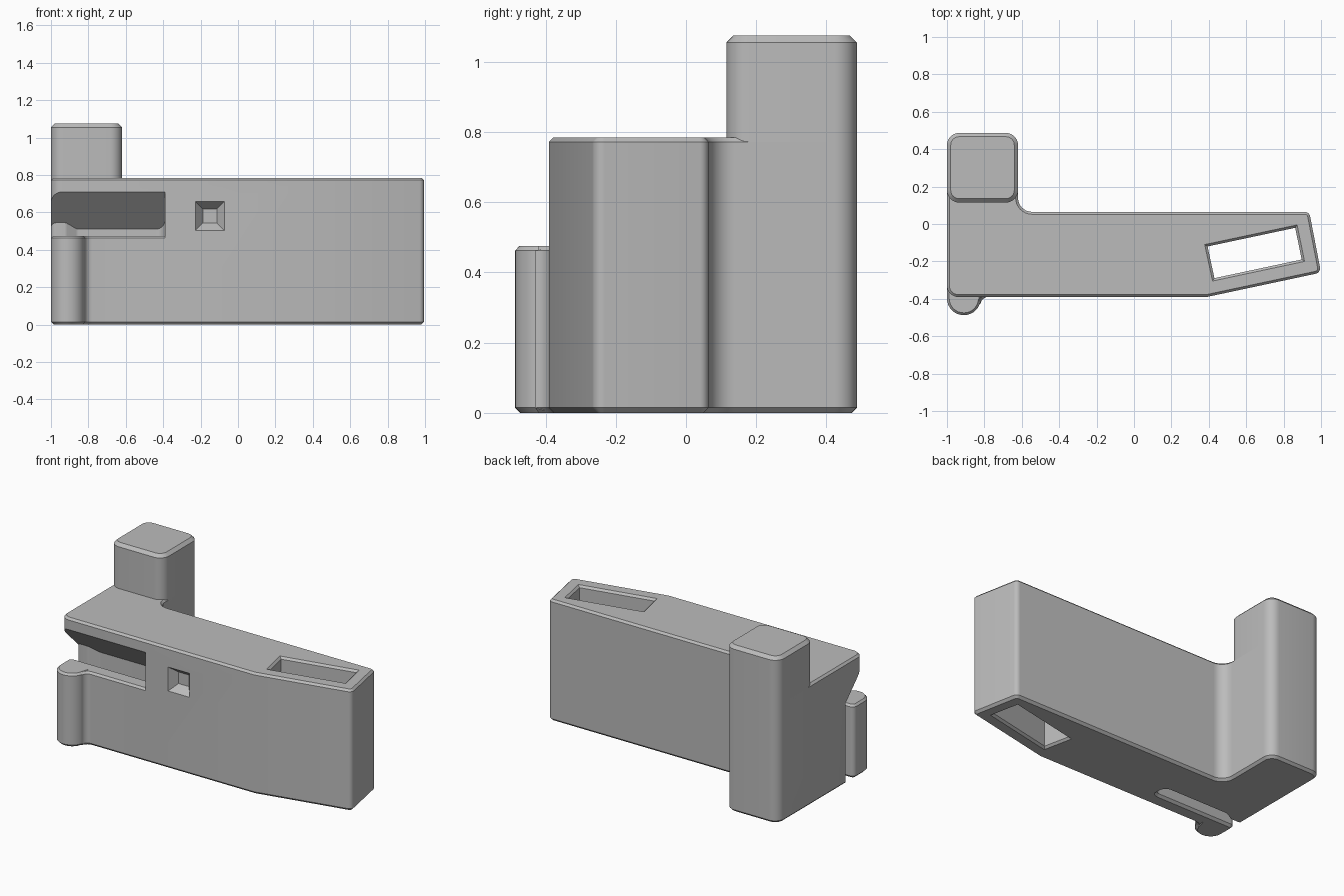
import bpy, bmesh, math
from mathutils import Vector, Matrix

if "Cube" in bpy.data.objects:
    bpy.data.objects.remove(bpy.data.objects["Cube"])

grey = bpy.data.materials.new("plain grey")
grey.diffuse_color = (0.5, 0.5, 0.5, 1)
grey.use_nodes = True
grey.node_tree.nodes["Principled BSDF"].inputs["Base Color"].default_value = grey.diffuse_color


def rounded(corners, steps=8):
    """Counter-clockwise outline from (x, y, radius) corners."""
    out = []
    for i, (x, y, r) in enumerate(corners):
        p = Vector((x, y))
        if r == 0:
            out.append(p)
            continue
        a = (Vector(corners[i - 1][:2]) - p).normalized()
        b = (Vector(corners[(i + 1) % len(corners)][:2]) - p).normalized()
        half = a.angle(b) / 2
        centre = p + (a + b).normalized() * (r / math.sin(half))
        start = p + a * (r / math.tan(half)) - centre
        end = p + b * (r / math.tan(half)) - centre
        sweep = start.angle_signed(end)
        for k in range(steps + 1):
            t = -sweep * k / steps
            out.append(centre + Matrix.Rotation(t, 2) @ start)
    return out


def inset(pts, d):
    """Move every side of the outline inward by d."""
    res = []
    for i, p in enumerate(pts):
        u = (p - pts[i - 1]).normalized()
        v = (pts[(i + 1) % len(pts)] - p).normalized()
        n = Vector((-u.y - v.y, u.x + v.x)).normalized()
        res.append(p + n * (d / max(0.3, n.dot(Vector((-u.y, u.x))))))
    return res


def prism(name, pts, rings):
    """Stack the outline at (height, inset) rings and cap both ends."""
    bm = bmesh.new()
    loops = [[bm.verts.new((p.x, p.y, z)) for p in inset(pts, d)] for z, d in rings]
    n = len(pts)
    for lo, hi in zip(loops, loops[1:]):
        for i in range(n):
            j = (i + 1) % n
            bm.faces.new((lo[i], lo[j], hi[j], hi[i]))
    bm.faces.new(loops[0][::-1])
    bm.faces.new(loops[-1])
    bmesh.ops.recalc_face_normals(bm, faces=bm.faces)
    me = bpy.data.meshes.new(name)
    bm.to_mesh(me)
    bm.free()
    me.materials.append(grey)
    ob = bpy.data.objects.new(name, me)
    bpy.context.collection.objects.link(ob)
    return ob


# Main body with bent grip end and a stub for the post
body = prism("body", rounded([
    (-1, -0.39, 0.06), (0.39, -0.39, 0), (1.0, -0.26, 0.03), (0.937, 0.065, 0.03),
    (-0.62, 0.065, 0.075), (-0.62, 0.487, 0.065), (-1, 0.487, 0.065)]),
    [(0, 0.015), (0.015, 0), (0.772, 0), (0.785, 0.013)])

# Upright post
post = prism("post", rounded([
    (-1, 0.115, 0.065), (-0.62, 0.115, 0.065), (-0.62, 0.487, 0.065), (-1, 0.487, 0.065)]),
    [(0.74, 0), (1.055, 0), (1.075, 0.02)])

# Spring clip with rounded bump
clip = prism("clip", rounded([
    (-1, -0.487, 0.089), (-0.82, -0.487, 0.089), (-0.82, -0.39, 0.04), (-0.36, -0.39, 0),
    (-0.36, -0.24, 0), (-0.39, -0.24, 0), (-0.39, -0.29, 0.048), (-1, -0.29, 0.03)]),
    [(0, 0.015), (0.015, 0), (0.462, 0), (0.475, 0.012)])

# Clip bay: plan outline with a lip at the open end, under a sloped ceiling
bay = prism("bay_cutter", rounded([
    (-1.1, -0.7, 0), (-0.39, -0.7, 0), (-0.39, -0.19, 0.05), (-0.86, -0.19, 0.03),
    (-0.92, -0.225, 0.03), (-1.001, -0.225, 0.03), (-1.001, -0.1, 0), (-1.1, -0.1, 0)]),
    [(-0.1, 0), (1.2, 0)])
bm = bmesh.new()
bm.from_mesh(bay.data)
bmesh.ops.bisect_plane(bm, geom=bm.verts[:] + bm.edges[:] + bm.faces[:],
                       plane_co=(0, -0.39, 0.71), plane_no=(0, 1, 1), clear_outer=True)
bmesh.ops.holes_fill(bm, edges=[e for e in bm.edges if e.is_boundary])
bmesh.ops.recalc_face_normals(bm, faces=bm.faces)
bm.to_mesh(bay.data)
bm.free()

# Slanted through hole with chamfered rims
hole = prism("hole_cutter", rounded([
    (0.42, -0.305, 0), (0.912, -0.2, 0), (0.872, -0.005, 0), (0.378, -0.11, 0)]),
    [(-0.01, -0.01), (0.013, 0.013), (0.772, 0.013), (0.795, -0.01)])

# Tapered square recess on the front
recess = prism("recess_cutter", rounded([
    (-0.228, 0.503, 0), (-0.073, 0.503, 0), (-0.073, 0.658, 0), (-0.228, 0.658, 0)]),
    [(0.34, 0.04), (0.40, -0.008)])
recess.data.transform(Matrix.Rotation(math.pi / 2, 4, 'X'))

for cutter in (bay, hole, recess):
    cutter.hide_render = True
    cutter.hide_set(True)
    m = body.modifiers.new(cutter.name, 'BOOLEAN')
    m.operation, m.solver, m.object = 'DIFFERENCE', 'EXACT', cutter

# Apply the cuts and remove the helpers
bpy.context.view_layer.update()
cut = bpy.data.meshes.new_from_object(body.evaluated_get(bpy.context.evaluated_depsgraph_get()))
body.modifiers.clear()
body.data = cut
for cutter in (bay, hole, recess):
    bpy.data.objects.remove(cutter)

# Smooth the rounded corners, keep chamfers crisp
for ob in (body, post, clip):
    bpy.ops.object.select_all(action='DESELECT')
    ob.select_set(True)
    bpy.context.view_layer.objects.active = ob
    bpy.ops.object.shade_smooth_by_angle(angle=math.radians(30))
